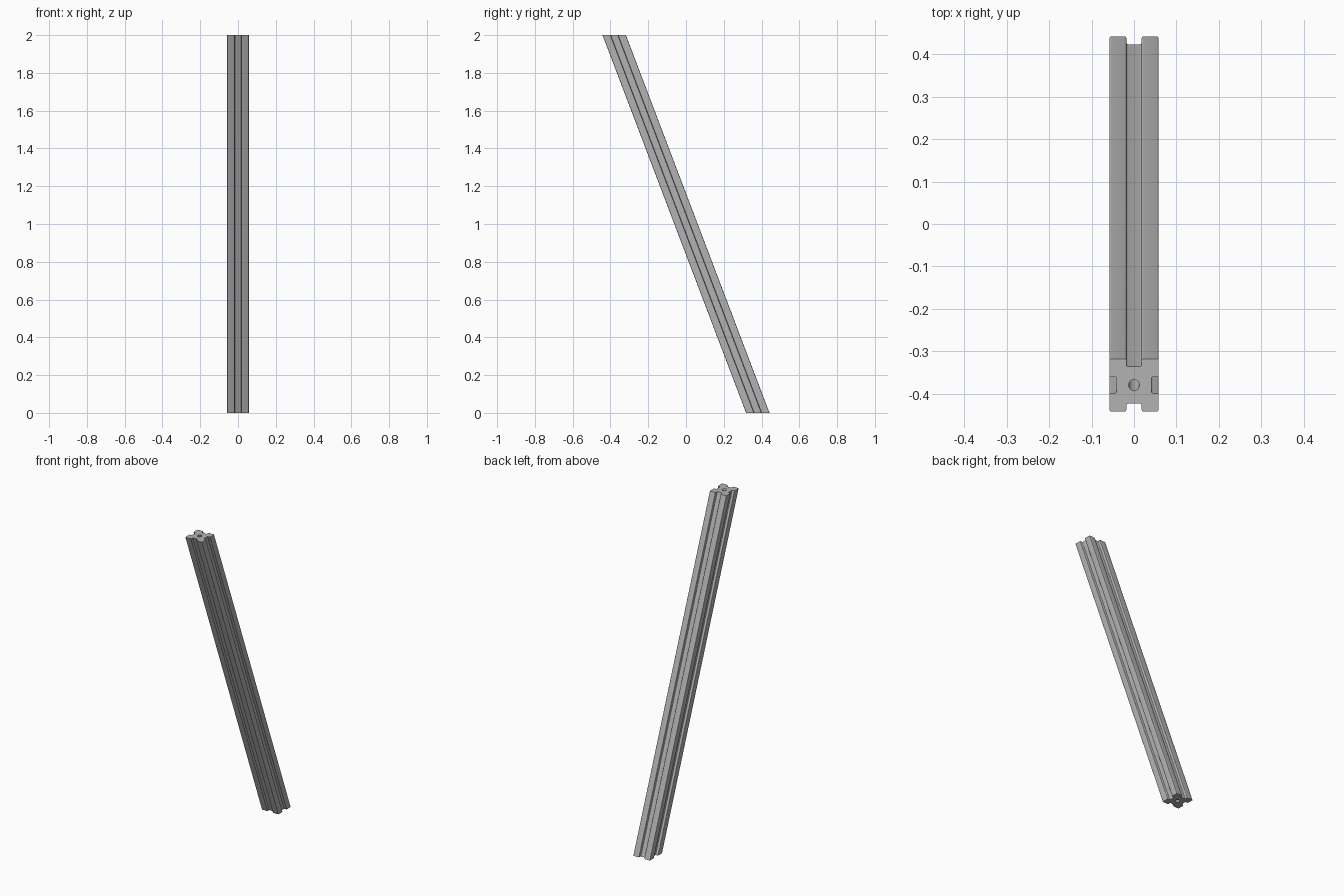
import bpy, bmesh, math
from mathutils import Vector, Matrix

cube = bpy.data.objects.get("Cube")
if cube:
    bpy.data.objects.remove(cube, do_unlink=True)

HALF, SLOT, DEPTH, ROUND, HOLE = 0.058, 0.018, 0.017, 0.004, 0.0125
LENGTH, END_Y = 2.0, 0.38
STRETCH = math.hypot(LENGTH, 2 * END_Y) / LENGTH  # horizontal cut through the tilted bar

# Material
metal = bpy.data.materials.new("aluminium grey")
metal.use_nodes = True
grey = (0.45, 0.45, 0.45, 1)
metal.diffuse_color = grey
metal.node_tree.nodes["Principled BSDF"].inputs["Base Color"].default_value = grey


def rounded(points, radius, steps=3):
    """Round every corner of a closed outline."""
    result = []
    for i, p in enumerate(points):
        a = p + (points[i - 1] - p).normalized() * radius
        b = p + (points[(i + 1) % len(points)] - p).normalized() * radius
        centre = a + b - p
        for s in range(steps + 1):
            t = s / steps * math.pi / 2
            result.append(centre + (a - centre) * math.cos(t) + (b - centre) * math.sin(t))
    return result


# Cross-section: one corner repeated four times, with a slot on each side
inner = HALF - DEPTH
corner = [(inner, SLOT), (HALF, SLOT), (HALF, HALF), (SLOT, HALF), (SLOT, inner)]
outline = [Matrix.Rotation(q * math.pi / 2, 2) @ Vector(p) for q in range(4) for p in corner]
outline = rounded(outline, ROUND)
bore = [Vector((HOLE * math.cos(i * math.tau / 24), HOLE * math.sin(i * math.tau / 24)))
        for i in range(24)]

# Slotted bar, leaning forward, with both ends cut level
bm = bmesh.new()
edges = []
for loop in (outline, bore):
    verts = [bm.verts.new((p.x, END_Y + p.y * STRETCH, 0)) for p in loop]
    edges += [bm.edges.new((verts[i - 1], verts[i])) for i in range(len(verts))]
bmesh.ops.triangle_fill(bm, edges=edges, use_beauty=True)
top = bmesh.ops.extrude_face_region(bm, geom=bm.faces[:], use_keep_orig=True)
bmesh.ops.translate(bm, vec=(0, -2 * END_Y, LENGTH),
                    verts=[g for g in top["geom"] if isinstance(g, bmesh.types.BMVert)])
bmesh.ops.recalc_face_normals(bm, faces=bm.faces[:])
mesh = bpy.data.meshes.new("slotted_bar")
bm.to_mesh(mesh)
bm.free()
mesh.materials.append(metal)
bar = bpy.data.objects.new("slotted_bar", mesh)
bpy.context.collection.objects.link(bar)

bpy.ops.object.select_all(action='DESELECT')
bar.select_set(True)
bpy.context.view_layer.objects.active = bar
bpy.ops.object.shade_smooth_by_angle(angle=math.radians(35))
